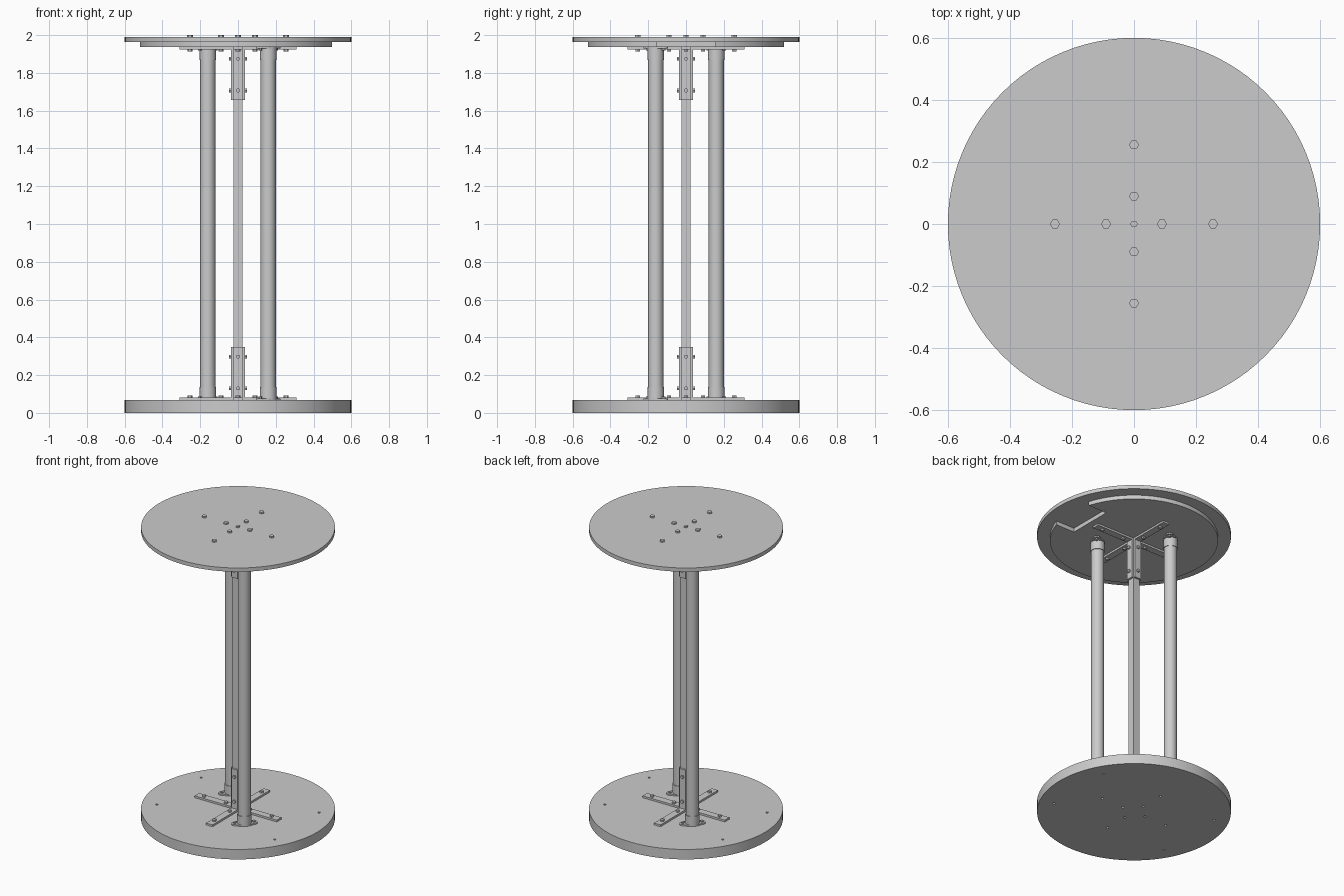
import bpy, bmesh
from math import sin, cos, pi, asin, sqrt, radians
from mathutils import Matrix, Vector

if "Cube" in bpy.data.objects:
    bpy.data.objects.remove(bpy.data.objects["Cube"])

grey = bpy.data.materials.new("light_grey")
grey.use_nodes = True
grey.diffuse_color = (0.6, 0.6, 0.6, 1)
grey.node_tree.nodes["Principled BSDF"].inputs["Base Color"].default_value = (0.6, 0.6, 0.6, 1)


def finish(name, bm, matrix=None):
    bmesh.ops.recalc_face_normals(bm, faces=bm.faces)
    mesh = bpy.data.meshes.new(name)
    bm.to_mesh(mesh)
    bm.free()
    mesh.materials.append(grey)
    ob = bpy.data.objects.new(name, mesh)
    bpy.context.collection.objects.link(ob)
    if matrix:
        ob.matrix_world = matrix
    return ob


def smooth(ob):
    bpy.ops.object.select_all(action='DESELECT')
    ob.select_set(True)
    bpy.context.view_layer.objects.active = ob
    bpy.ops.object.shade_smooth_by_angle(angle=radians(30))


def prism(name, outline, depth, matrix=None):
    """Extrude a flat xy outline up along local z."""
    bm = bmesh.new()
    face = bm.faces.new([bm.verts.new((x, y, 0)) for x, y in outline])
    new = bmesh.ops.extrude_face_region(bm, geom=[face])["geom"]
    bmesh.ops.translate(bm, vec=(0, 0, depth),
                        verts=[v for v in new if isinstance(v, bmesh.types.BMVert)])
    return finish(name, bm, matrix)


def circle(r, n, start=0.0, end=2 * pi, closed=True):
    steps = n if closed else n - 1
    return [(r * cos(start + (end - start) * i / steps),
             r * sin(start + (end - start) * i / steps)) for i in range(n)]


def cylinder(name, r, z0, z1, x=0, y=0, n=48):
    ob = prism(name, circle(r, n), z1 - z0, Matrix.Translation((x, y, z0)))
    smooth(ob)
    return ob


def bolt(name, r, height, pos, axis=(0, 0, 1)):
    rot = Vector(axis).to_track_quat('Z', 'Y').to_matrix().to_4x4()
    return prism(name, circle(r, 6), height, Matrix.Translation(pos) @ rot)


BASE_TOP, UNDER, TOP = 0.068, 1.937, 1.99
STRIP = 0.013
POST = 0.024
HOLES = (0.09, 0.255)

# Base disc and table top
base = cylinder("base_disc", 0.6, 0, BASE_TOP, n=96)
cylinder("table_top", 0.6, 1.964, TOP, n=96)

# Backing disc with a square notch on one side
a = asin(0.155 / 0.52)
backing = prism("backing_disc",
                circle(0.52, 90, a, 2 * pi - a, closed=False) + [(0.355, -0.155), (0.355, 0.155)],
                1.964 - UNDER, Matrix.Translation((0, 0, UNDER)))
smooth(backing)

# Drilled holes through the base
spots = [(sx * 0.445, sy * 0.24) for sx in (-1, 1) for sy in (-1, 1)]
spots += [(s * h, 0) for s in (-1, 1) for h in HOLES] + [(0, s * h) for s in (-1, 1) for h in HOLES]
bm = bmesh.new()
for x, y in spots:
    bmesh.ops.create_cone(bm, cap_ends=True, segments=12, radius1=0.008, radius2=0.008,
                          depth=0.3, matrix=Matrix.Translation((x, y, 0)))
cutter = finish("hole_cutter", bm)
cutter.hide_render = True
mod = base.modifiers.new("holes", 'BOOLEAN')
mod.operation = 'DIFFERENCE'
mod.object = cutter
bpy.context.view_layer.objects.active = base
bpy.ops.object.modifier_apply(modifier=mod.name)
bpy.data.objects.remove(cutter)

# Square centre post
prism("centre_post", [(-POST, -POST), (POST, -POST), (POST, POST), (-POST, POST)],
      UNDER - BASE_TOP, Matrix.Translation((0, 0, BASE_TOP)))
bolt("centre_bolt", 0.012, 0.008, (0, 0, TOP))

# Angle brackets, four at each end of the post, with their bolts
leg = 0.281
profile = [(POST, 0), (0.31, 0), (0.31, STRIP), (POST + STRIP, STRIP),
           (POST + STRIP, leg), (POST, leg)]
for end, z, s in (("lower", BASE_TOP, 1), ("upper", UNDER, -1)):
    for k in range(4):
        spin = Matrix.Rotation(k * pi / 2, 4, 'Z')
        out = spin @ Vector((1, 0, 0))
        side = spin @ Vector((0, 1, 0))
        frame = Matrix.Identity(4)
        for col, vec in enumerate((out, Vector((0, 0, s)), side)):
            frame.col[col][:3] = vec
        frame.col[3][:3] = Vector((0, 0, z)) - side * POST
        prism(f"{end}_bracket", profile, 2 * POST, frame)
        for h in HOLES:
            bolt(f"{end}_strip_nut", 0.013, 0.011, out * h + Vector((0, 0, z + s * STRIP)), (0, 0, s))
            if end == "upper":
                bolt("top_bolt", 0.016, 0.01, out * h + Vector((0, 0, TOP)))
        for up in (0.062, 0.23):
            bolt(f"{end}_post_bolt", 0.011, 0.01,
                 out * (POST + STRIP) + Vector((0, 0, z + s * up)), out)

# Two round poles with flanged sockets at each end
ear = 0.06
for x, y in ((0.16, -0.16), (-0.16, 0.16)):
    cylinder("round_pole", 0.04, BASE_TOP, UNDER, x, y)
    for z, s in ((BASE_TOP, 1), (UNDER, -1)):
        cylinder("pole_socket", 0.044, min(z, z + s * 0.068), max(z, z + s * 0.068), x, y)
        outline = ([(px + ear, py) for px, py in circle(0.022, 9, -pi / 2, pi / 2, False)] +
                   [(0.03, 0.038), (-0.03, 0.038)] +
                   [(px - ear, py) for px, py in circle(0.022, 9, pi / 2, 3 * pi / 2, False)] +
                   [(-0.03, -0.038), (0.03, -0.038)])
        place = Matrix.Translation((x, y, z)) @ Matrix.Rotation(pi / 4, 4, 'Z')
        prism("socket_flange", outline, s * 0.009, place)
        for side in (-1, 1):
            spot = place @ Vector((side * ear, 0, s * 0.009))
            bolt("flange_bolt", 0.01, 0.009, spot, (0, 0, s))
